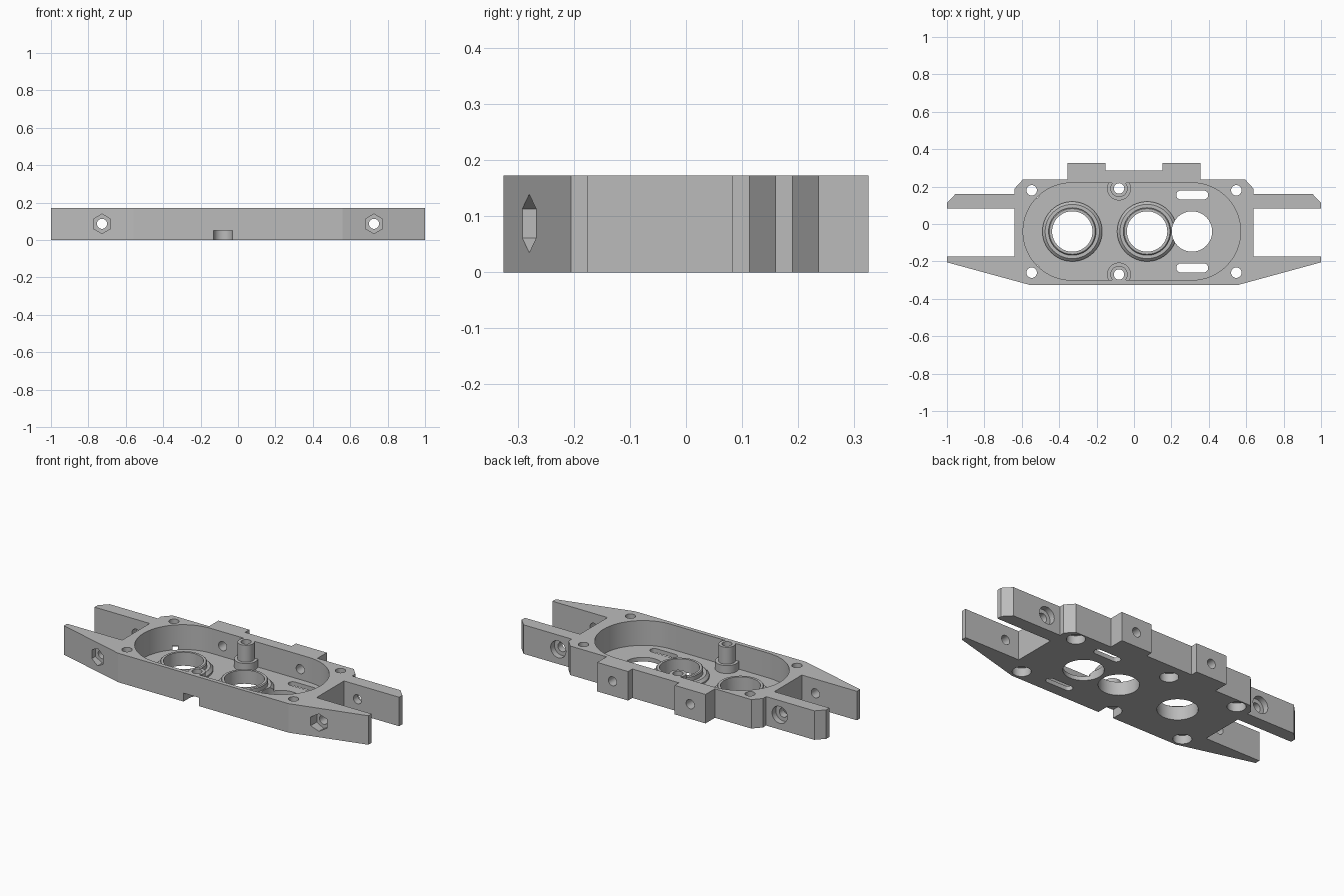
import bpy, bmesh, math
from mathutils import Matrix, Vector

if "Cube" in bpy.data.objects:
    bpy.data.objects.remove(bpy.data.objects["Cube"], do_unlink=True)

HEIGHT = 0.172
FLOOR = 0.025
BOLT = 0.028      # bolt hole radius
HEAD = 0.05       # bolt head recess radius
MID_Z = 0.087     # height of the cross holes
AXIS_Y = -0.04    # centre line of the pocket


def prism(name, outline, z0, z1):
    """Extrude a closed xy outline from z0 to z1."""
    bm = bmesh.new()
    face = bm.faces.new([bm.verts.new((x, y, z0)) for x, y in outline])
    new = bmesh.ops.extrude_face_region(bm, geom=[face])["geom"]
    bmesh.ops.translate(bm, vec=(0, 0, z1 - z0),
                        verts=[v for v in new if isinstance(v, bmesh.types.BMVert)])
    bmesh.ops.recalc_face_normals(bm, faces=bm.faces)
    mesh = bpy.data.meshes.new(name)
    bm.to_mesh(mesh)
    bm.free()
    obj = bpy.data.objects.new(name, mesh)
    bpy.context.collection.objects.link(obj)
    return obj


def arc(cx, cy, r, a0, a1, steps):
    angles = [math.radians(a0 + (a1 - a0) * i / steps) for i in range(steps + 1)]
    return [(cx + r * math.cos(a), cy + r * math.sin(a)) for a in angles]


def disc(name, x, y, r, z0, z1, sides=48):
    return prism(name, arc(x, y, r, 0, 360, sides)[:-1], z0, z1)


def box(name, x0, x1, y0, y1, z0, z1):
    return prism(name, [(x0, y0), (x1, y0), (x1, y1), (x0, y1)], z0, z1)


def stadium(x0, x1, y, r, steps):
    return arc(x0, y, r, 90, 270, steps) + arc(x1, y, r, -90, 90, steps)


def cross_bore(name, x, r, y0, y1, sides=32, turn=0):
    """Bore along y through the middle height."""
    outline = arc(0, 0, r, turn, turn + 360, sides)[:-1]
    obj = prism(name, outline, 0, y1 - y0)
    obj.data.transform(Matrix.Translation((x, y0, MID_Z)) @ Matrix.Rotation(-math.pi / 2, 4, "X"))
    return obj


def lathe(name, x, y, profile, sides=64):
    """Spin a closed (radius, z) profile that starts and ends on the axis."""
    bm = bmesh.new()
    verts = [bm.verts.new((r, 0, z)) for r, z in profile]
    edges = [bm.edges.new(pair) for pair in zip(verts, verts[1:])]
    bmesh.ops.spin(bm, geom=verts + edges, cent=(0, 0, 0), axis=(0, 0, 1),
                   angle=math.tau, steps=sides, use_merge=True)
    bmesh.ops.remove_doubles(bm, verts=bm.verts, dist=1e-5)
    bmesh.ops.recalc_face_normals(bm, faces=bm.faces)
    bmesh.ops.translate(bm, vec=Vector((x, y, 0)), verts=bm.verts)
    mesh = bpy.data.meshes.new(name)
    bm.to_mesh(mesh)
    bm.free()
    obj = bpy.data.objects.new(name, mesh)
    bpy.context.collection.objects.link(obj)
    return obj


def subtract(target, cutters):
    """Cut each cutter out of the target, then discard the cutters."""
    for cutter in cutters:
        mod = target.modifiers.new("cut", "BOOLEAN")
        mod.operation = "DIFFERENCE"
        mod.solver = "EXACT"
        mod.object = cutter
    bpy.context.view_layer.update()
    graph = bpy.context.evaluated_depsgraph_get()
    mesh = bpy.data.meshes.new_from_object(target.evaluated_get(graph))
    target.modifiers.clear()
    target.data = mesh
    for cutter in cutters:
        bpy.data.objects.remove(cutter, do_unlink=True)


# Outer body: tapered front arms, chamfered rear arms and two rear tabs
half = [(0.56, -0.325), (1, -0.205), (1, -0.175), (0.638, -0.175), (0.638, 0.083),
        (1, 0.083), (1, 0.113), (0.955, 0.16), (0.638, 0.16), (0.638, 0.19),
        (0.595, 0.237), (0.356, 0.237), (0.356, 0.325), (0.153, 0.325), (0.153, 0.285)]
body = prism("gearbox_plate", half + [(-x, y) for x, y in reversed(half)], 0, HEIGHT)

# Pocket volume, leaving the bearing rings and stepped bolt posts standing
pocket = prism("pocket", stadium(-0.333, 0.31, AXIS_Y, 0.26, 32), FLOOR, 0.3)
post_spots = [(-0.08, 0.19), (-0.08, -0.27)]
keep = []
for x in (-0.33, 0.07):
    keep.append(lathe("ring", x, AXIS_Y, [(0, -0.1), (0.16, -0.1), (0.16, FLOOR + 0.01),
                                          (0.145, 0.05), (0.127, 0.05), (0.127, 0.075),
                                          (0.122, 0.08), (0, 0.08)]))
for x, y in post_spots:
    keep.append(disc("post_base", x, y, 0.064, -0.1, 0.072))
    keep.append(disc("post", x, y, 0.046, -0.1, 0.4))
subtract(pocket, keep)
subtract(body, [pocket])

# Vertical holes: three shaft openings, two slots, six counterbored bolts
cutters = [disc("shaft_hole", x, AXIS_Y, 0.108, -0.1, 0.12, 64) for x in (-0.33, 0.07, 0.31)]
for y in (0.155, -0.235):
    cutters.append(prism("slot", stadium(0.25, 0.373, y, 0.024, 10), -0.1, 0.06))
corner_spots = [(s * 0.547, y) for s in (-1, 1) for y in (0.18, -0.26)]
for x, y in corner_spots + post_spots:
    cutters.append(disc("bolt_hole", x, y, BOLT, -0.1, 0.3, 32))
    cutters.append(disc("bolt_head", x, y, HEAD, -0.1, HEAD, 32))
cutters.append(box("front_notch", -0.13, -0.03, -0.4, -0.27, -0.1, HEAD))

# Cross holes: hex nut recesses in front, round recesses behind, tab holes
for s in (-1, 1):
    cutters.append(cross_bore("arm_bore", s * 0.727, 0.027, -0.5, 0.5))
    cutters.append(cross_bore("nut_recess", s * 0.727, 0.052, -0.5, -0.235, 6, 30))
    cutters.append(cross_bore("head_recess", s * 0.727, HEAD, 0.125, 0.5))
    cutters.append(cross_bore("tab_bore", s * 0.255, 0.027, 0.1, 0.5))
subtract(body, cutters)

# Single grey finish
grey = bpy.data.materials.new("plain_grey")
grey.use_nodes = True
colour = (0.5, 0.5, 0.5, 1)
grey.diffuse_color = colour
grey.node_tree.nodes["Principled BSDF"].inputs["Base Color"].default_value = colour
body.data.materials.clear()
body.data.materials.append(grey)
for poly in body.data.polygons:
    poly.material_index = 0

bpy.ops.object.select_all(action="DESELECT")
body.select_set(True)
bpy.context.view_layer.objects.active = body
bpy.ops.object.shade_smooth_by_angle(angle=math.radians(14))
